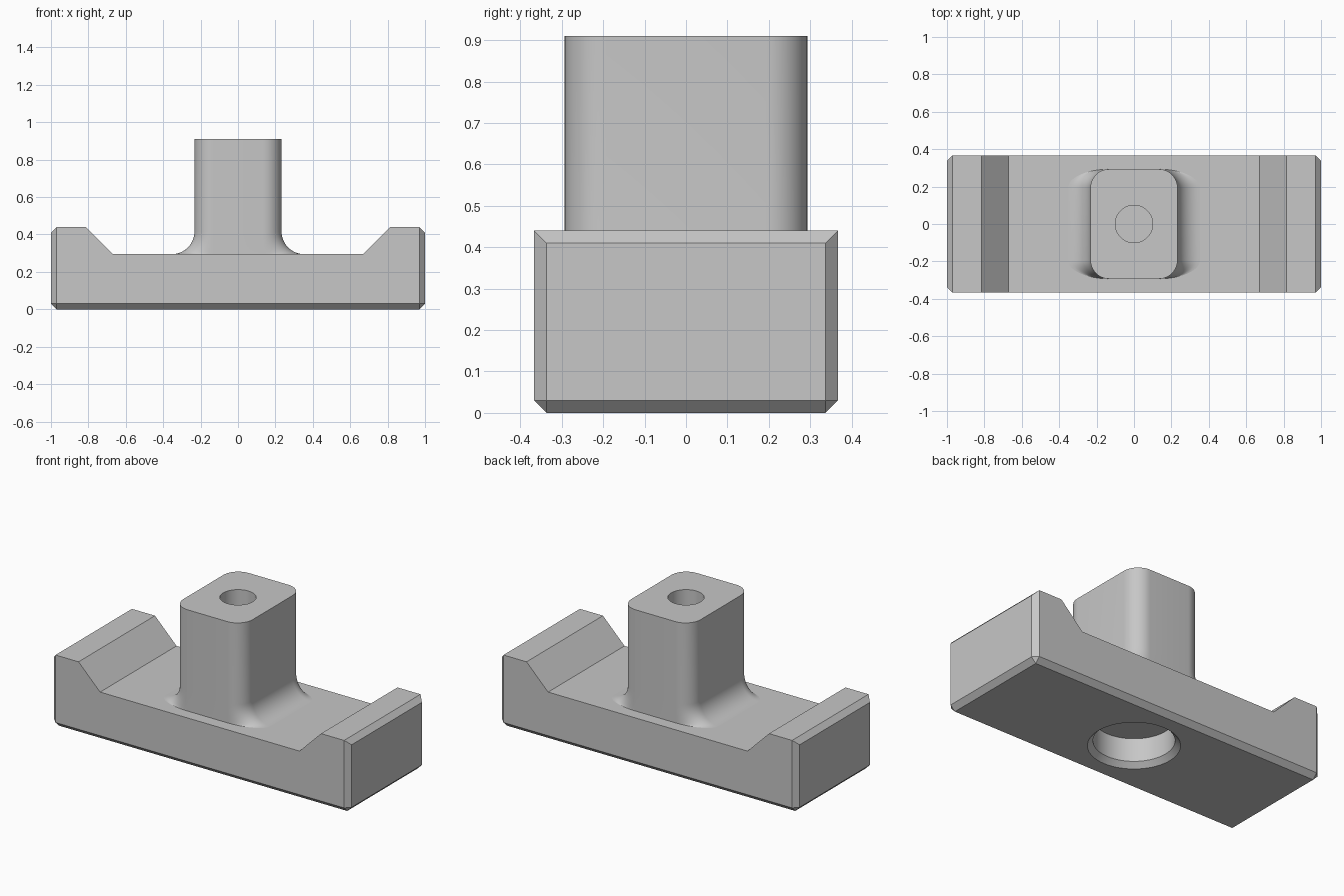
import bpy, bmesh, math

cube = bpy.data.objects.get("Cube")
if cube:
    bpy.data.objects.remove(cube, do_unlink=True)

HALF_Y = 0.367     # half depth of the base
FLOOR = 0.295      # height of the base between the raised ends
CHAMFER = 0.03

grey = bpy.data.materials.new("plain grey")
grey.use_nodes = True
colour = (0.57, 0.57, 0.57, 1)
grey.diffuse_color = colour
grey.node_tree.nodes["Principled BSDF"].inputs["Base Color"].default_value = colour


def finish(name, bm):
    """Turn a bmesh into a grey object."""
    bmesh.ops.recalc_face_normals(bm, faces=bm.faces)
    mesh = bpy.data.meshes.new(name)
    bm.to_mesh(mesh)
    bm.free()
    mesh.materials.append(grey)
    obj = bpy.data.objects.new(name, mesh)
    bpy.context.collection.objects.link(obj)
    return obj


def loft(name, rings):
    """Closed solid through a stack of equal-length rings."""
    bm = bmesh.new()
    loops = [[bm.verts.new(p) for p in ring] for ring in rings]
    n = len(loops[0])
    for a, b in zip(loops, loops[1:]):
        for i in range(n):
            j = (i + 1) % n
            bm.faces.new((a[i], a[j], b[j], b[i]))
    bm.faces.new(loops[0][::-1])
    bm.faces.new(loops[-1])
    return finish(name, bm)


def circle(r, z, n=64):
    return [(r * math.cos(math.tau * i / n), r * math.sin(math.tau * i / n), z)
            for i in range(n)]


def activate(obj):
    bpy.ops.object.select_all(action='DESELECT')
    obj.select_set(True)
    bpy.context.view_layer.objects.active = obj


def cut(obj, name, profile):
    """Bore a round hole given as (radius, height) steps."""
    cutter = loft(name, [circle(r, z) for r, z in profile])
    cutter.hide_render = True
    mod = obj.modifiers.new(name, 'BOOLEAN')
    mod.operation = 'DIFFERENCE'
    mod.solver = 'EXACT'
    mod.object = cutter
    activate(obj)
    bpy.ops.object.modifier_apply(modifier=mod.name)
    bpy.data.objects.remove(cutter, do_unlink=True)


# Base: side profile with raised ends, extruded front to back
half = [(1, 0), (1, 0.44), (0.815, 0.44), (0.67, FLOOR)]
profile = half + [(-x, z) for x, z in reversed(half)]
bm = bmesh.new()
face = bm.faces.new([bm.verts.new((x, -HALF_Y, z)) for x, z in profile])
ext = bmesh.ops.extrude_face_region(bm, geom=[face])
bmesh.ops.translate(bm, vec=(0, 2 * HALF_Y, 0),
                    verts=[v for v in ext["geom"] if isinstance(v, bmesh.types.BMVert)])
bmesh.ops.recalc_face_normals(bm, faces=bm.faces)

# Chamfer the underside rim and the edges around both end faces
rim = [e for e in bm.edges
       if all(v.co.z < 0.001 for v in e.verts)
       or all(v.co.x > 0.999 for v in e.verts)
       or all(v.co.x < -0.999 for v in e.verts)]
bmesh.ops.bevel(bm, geom=rim, offset=CHAMFER, segments=1, affect='EDGES')
base = finish("base", bm)
cut(base, "underside_recess",
    [(0.25 + CHAMFER, -CHAMFER), (0.22, CHAMFER), (0.22, 0.17)])


# Post: rounded rectangle flaring sideways into the base
def post_ring(flare, z, steps=12):
    r, cx, cy = 0.1, 0.133, 0.193
    pts = []
    for quarter, (sx, sy) in enumerate([(1, 1), (-1, 1), (-1, -1), (1, -1)]):
        for i in range(steps + 1):
            a = (quarter + i / steps) * math.pi / 2
            pts.append((sx * cx + (r + flare) * math.cos(a),
                        sy * cy + r * math.sin(a), z))
    return pts


FILLET = 0.12
rings = [post_ring(FILLET, FLOOR - 0.01)]
for k in range(13):
    a = math.pi / 2 * (1 - k / 12)
    rings.append(post_ring(FILLET * (1 - math.cos(a)),
                           FLOOR + FILLET * (1 - math.sin(a))))
rings.append(post_ring(0, 0.91))
post = loft("post", rings)
cut(post, "top_hole", [(0.1, 0.45), (0.1, 1)])

for obj in (base, post):
    activate(obj)
    bpy.ops.object.shade_smooth_by_angle(angle=math.radians(30))
